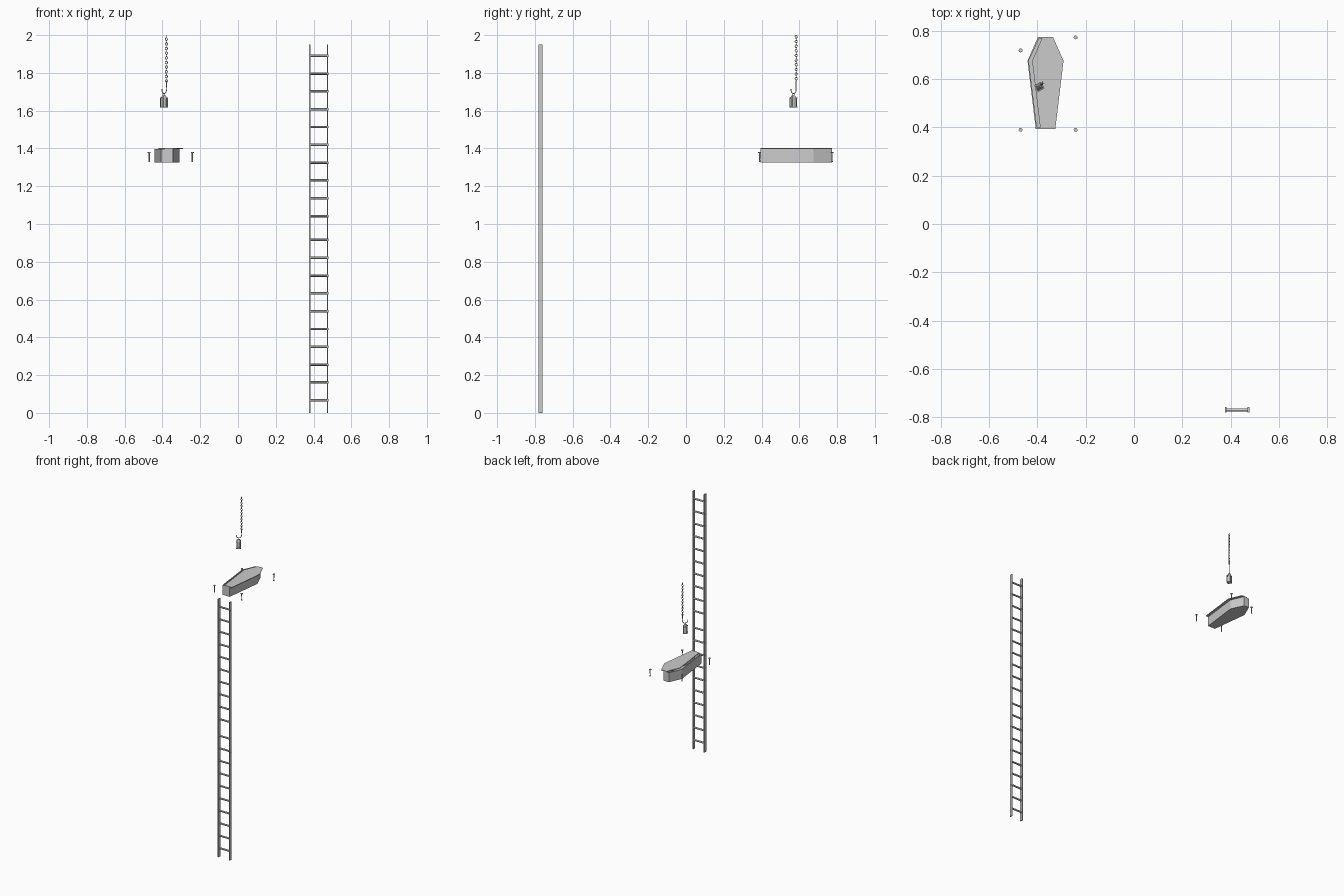
import bpy, bmesh, math
from mathutils import Vector, Matrix

if "Cube" in bpy.data.objects:
    bpy.data.objects.remove(bpy.data.objects["Cube"])


def finish(name, bm, smooth=False):
    bmesh.ops.recalc_face_normals(bm, faces=bm.faces)
    me = bpy.data.meshes.new(name)
    bm.to_mesh(me)
    bm.free()
    ob = bpy.data.objects.new(name, me)
    bpy.context.collection.objects.link(ob)
    if smooth:
        bpy.ops.object.select_all(action='DESELECT')
        ob.select_set(True)
        bpy.context.view_layer.objects.active = ob
        bpy.ops.object.shade_smooth_by_angle()
    return ob


def box(bm, c, s, m=Matrix()):
    bmesh.ops.create_cube(bm, size=1, matrix=m @ Matrix.Translation(c) @ Matrix.Diagonal((*s, 1)))


def cyl(bm, c, r1, r2, h, seg=8, m=Matrix()):
    bmesh.ops.create_cone(bm, cap_ends=True, segments=seg, radius1=r1, radius2=r2, depth=h,
                          matrix=m @ Matrix.Translation(c))


def tube(bm, pts, r, side, seg=6, closed=False):
    """Sweep a round section along a planar path; side is the plane normal."""
    rings, n = [], len(pts)
    for i, p in enumerate(pts):
        a = pts[i - 1] if closed or i else p
        b = pts[(i + 1) % n] if closed or i < n - 1 else p
        out = (b - a).normalized().cross(side)
        rings.append([bm.verts.new(p + r * (math.cos(t) * out + math.sin(t) * side))
                      for t in (2 * math.pi * k / seg for k in range(seg))])
    for i in range(n if closed else n - 1):
        A, B = rings[i], rings[(i + 1) % n]
        for k in range(seg):
            bm.faces.new((A[k], A[(k + 1) % seg], B[(k + 1) % seg], B[k]))
    if not closed:
        bm.faces.new(rings[0])
        bm.faces.new(rings[-1])


# ladder: two stacked sections of ten rungs, rung ends showing through the rails
LY = -0.77
for part, z0 in (("lower", 0.0), ("upper", 0.975)):
    bm = bmesh.new()
    for x in (0.380, 0.474):
        box(bm, (x, LY, z0 + 0.4875), (0.007, 0.022, 0.975))
    finish("ladder_rails_" + part, bm)
    bm = bmesh.new()
    for i in range(10):
        m = Matrix.Translation((0.427, LY, z0 + 0.067 + 0.0943 * i)) @ Matrix.Rotation(math.pi / 2, 4, 'Y')
        cyl(bm, (0, 0, 0), 0.0065, 0.0065, 0.102, 12, m)
    finish("ladder_rungs_" + part, bm, True)


# coffin: hollow body with a lid slid to one side
def outline(cx, d=0.0):
    half = [(0.031 - d, 0.394 + d), (0.065 - d, 0.676), (0.022 - d, 0.774 - d)]
    return [(cx + w, y) for w, y in half] + [(cx - w, y) for w, y in reversed(half)]


def ring(bm, cx, z, d=0.0):
    return [bm.verts.new((x, y, z)) for x, y in outline(cx, d)]


def bridge(bm, rings):
    bm.faces.new(rings[0])
    for A, B in zip(rings, rings[1:]):
        for i in range(6):
            j = (i + 1) % 6
            bm.faces.new((A[i], A[j], B[j], B[i]))
    bm.faces.new(rings[-1])


CX = -0.376
bm = bmesh.new()
bridge(bm, [ring(bm, CX, 1.325), ring(bm, CX, 1.397), ring(bm, CX, 1.397, 0.005), ring(bm, CX, 1.331, 0.005)])
finish("coffin_body", bm)
bm = bmesh.new()
bridge(bm, [ring(bm, CX + 0.019, 1.397), ring(bm, CX + 0.019, 1.402)])
finish("coffin_lid", bm)

# four loose nails around the coffin
for i, (x, y) in enumerate([(-0.47, 0.719), (-0.242, 0.773), (-0.47, 0.390), (-0.242, 0.390)]):
    bm = bmesh.new()
    cyl(bm, (x, y, 1.379), 0.008, 0.008, 0.004, 12)
    cyl(bm, (x, y, 1.3585), 0.003, 0.0035, 0.039)
    cyl(bm, (x, y, 1.334), 0.0045, 0.003, 0.010)
    finish(f"nail_{i + 1}", bm, True)

# chain of alternating links
top = Vector((-0.379, 0.583, 0))
u = Vector((-0.66, -0.75, 0)).normalized()
Z = Vector((0, 0, 1))
links = 20
bm = bmesh.new()
for i in range(links):
    ax = Vector((1, 0, 0)) if i % 2 else Vector((0, 1, 0))
    c = top + Z * (1.9905 - 0.0123 * i)
    pts = []
    for k in range(12):
        t = 2 * math.pi * k / 12
        pts.append(c + ax * (0.0058 * math.cos(t)) + Z * (0.0077 * math.sin(t)))
    tube(bm, pts, 0.0018, ax.cross(Z), 6, True)
finish("chain", bm, True)

# hook below the chain
bm = bmesh.new()
hc = top + u * 0.018 + Z * 1.709
pts = [top + Z * 1.757, top + Z * 1.735]
for k in range(15):
    t = math.radians(20 - 15.5 * k)
    pts.append(hc - u * (0.018 * math.cos(t)) + Z * (0.018 * math.sin(t)))
tube(bm, pts, 0.0022, u.cross(Z), 8)
finish("hook", bm, True)

# lantern hanging in the hook
M = Matrix.Translation((-0.392, 0.568, 0)) @ Matrix.Rotation(math.radians(30), 4, 'Z')
bm = bmesh.new()
box(bm, (0, 0, 1.619), (0.031, 0.031, 0.007), M)
box(bm, (0, 0, 1.6675), (0.031, 0.031, 0.006), M)
for sx in (-1, 1):
    for sy in (-1, 1):
        box(bm, (sx * 0.0128, sy * 0.0128, 1.644), (0.004, 0.004, 0.046), M)
finish("lantern_frame", bm)
bm = bmesh.new()
cyl(bm, (0, 0, 1.644), 0.0125, 0.0125, 0.046, 16, M)
finish("lantern_glass", bm, True)
bm = bmesh.new()
cyl(bm, (0, 0, 1.6755), 0.016, 0.009, 0.010, 4, M @ Matrix.Rotation(math.pi / 4, 4, 'Z'))
finish("lantern_roof", bm)
bm = bmesh.new()
c = Vector((-0.392, 0.568, 1.686))
v = u.cross(Z)
tube(bm, [c + v * 0.007 * math.cos(k * math.pi / 6) + Z * 0.007 * math.sin(k * math.pi / 6) for k in range(12)],
     0.0014, u, 6, True)
finish("lantern_ring", bm, True)
